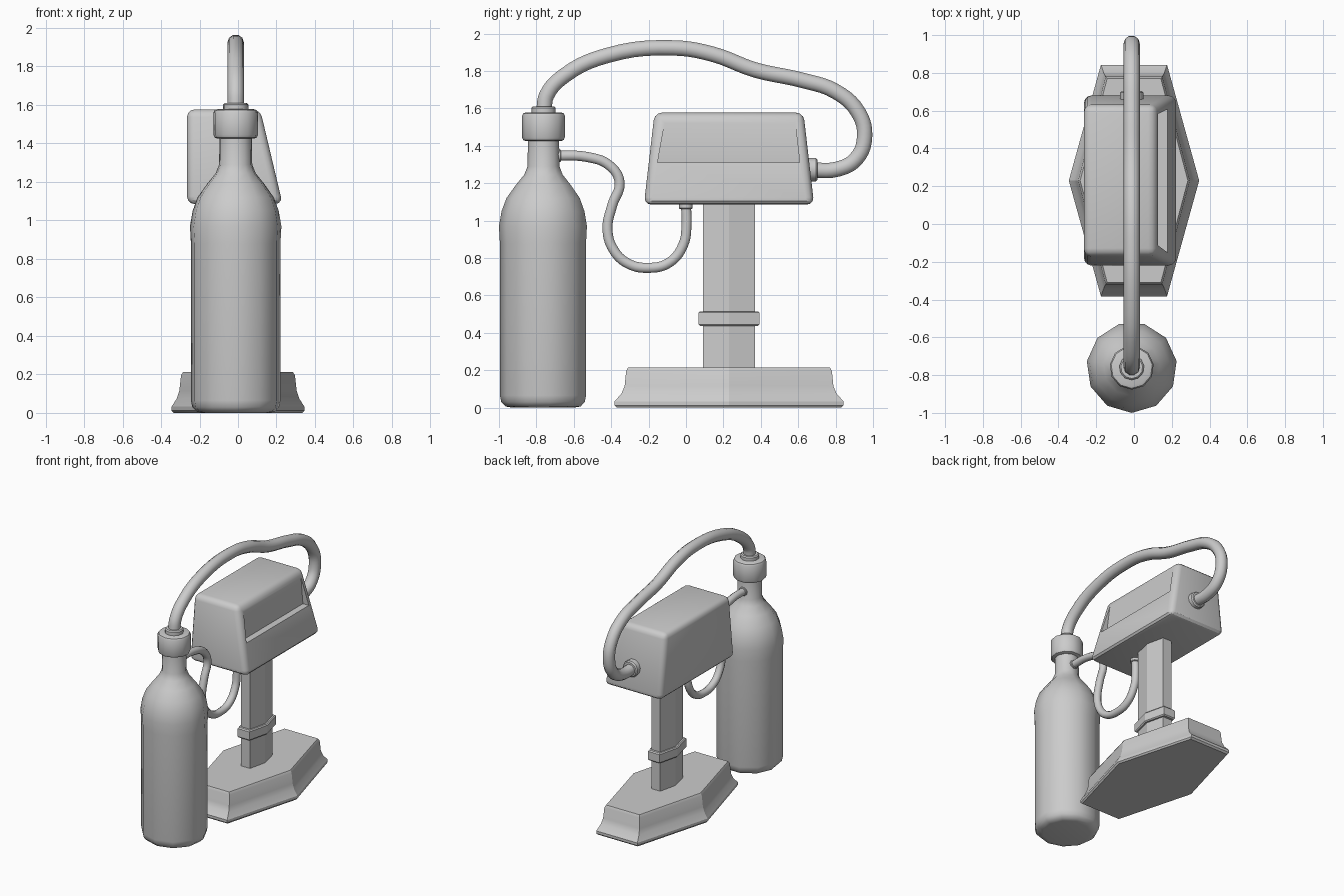
import bpy, bmesh
from math import sin, cos, pi, radians

if "Cube" in bpy.data.objects:
    bpy.data.objects.remove(bpy.data.objects["Cube"])

HX = -0.012  # hose and bottle plane


def finish(bm, name, angle=40, bevel=0, cutter=None):
    bmesh.ops.recalc_face_normals(bm, faces=bm.faces)
    me = bpy.data.meshes.new(name)
    bm.to_mesh(me)
    bm.free()
    ob = bpy.data.objects.new(name, me)
    bpy.context.collection.objects.link(ob)
    bpy.ops.object.select_all(action='DESELECT')
    ob.select_set(True)
    bpy.context.view_layer.objects.active = ob
    if bevel:
        m = ob.modifiers.new("bevel", 'BEVEL')
        m.width, m.segments = bevel, 3
        bpy.ops.object.modifier_apply(modifier=m.name)
    if cutter:
        m = ob.modifiers.new("cut", 'BOOLEAN')
        m.object, m.solver = cutter, 'EXACT'
        bpy.ops.object.modifier_apply(modifier=m.name)
    bpy.ops.object.shade_smooth_by_angle(angle=radians(angle))
    return ob


def loft(name, rings, angle=40, bevel=0, cutter=None):
    """Skin a closed solid through a list of equal-length point rings."""
    bm = bmesh.new()
    vs = [[bm.verts.new(p) for p in r] for r in rings]
    n = len(vs[0])
    for a, b in zip(vs, vs[1:]):
        for i in range(n):
            j = (i + 1) % n
            bm.faces.new((a[i], a[j], b[j], b[i]))
    bm.faces.new(vs[0])
    bm.faces.new(vs[-1])
    return finish(bm, name, angle, bevel, cutter)


def turned(name, profile, y, z=0, axis='Z', n=11):
    """Revolve (radius, height) pairs about a vertical or a y axis."""
    rings = []
    for r, h in profile:
        ring = []
        for i in range(n):
            a = 2 * pi * i / n - pi / 2
            u, v = r * cos(a), r * sin(a)
            ring.append((HX + u, y + v, z + h) if axis == 'Z' else (HX + u, y + h, z + v))
        rings.append(ring)
    return loft(name, rings)


def hexagon(name, levels):
    """Long hexagon: levels of (end half width, point half width, half length, z)."""
    rings = [[(e, .23 - l, z), (p, .23, z), (e, .23 + l, z),
              (-e, .23 + l, z), (-p, .23, z), (-e, .23 - l, z)] for e, p, l, z in levels]
    return loft(name, rings, 25)


def collar(name, r, h0, h1, y, z=0, axis='Z', c=.008):
    turned(name, [(r - c, h0), (r, h0 + c), (r, h1 - c), (r - c, h1)], y, z, axis)


def hose(name, pts, radius):
    cu = bpy.data.curves.new(name, 'CURVE')
    cu.dimensions = '3D'
    cu.bevel_depth, cu.bevel_resolution, cu.resolution_u = radius, 3, 5
    cu.use_fill_caps = True
    sp = cu.splines.new('BEZIER')
    sp.bezier_points.add(len(pts) - 1)
    for bp, (y, z) in zip(sp.bezier_points, pts):
        bp.co = (HX, y, z)
        bp.handle_left_type = bp.handle_right_type = 'AUTO'
    ob = bpy.data.objects.new(name, cu)
    bpy.context.collection.objects.link(ob)
    bpy.ops.object.select_all(action='DESELECT')
    ob.select_set(True)
    bpy.context.view_layer.objects.active = ob
    bpy.ops.object.convert(target='MESH')
    bpy.ops.object.shade_smooth_by_angle(angle=radians(50))


# Hexagonal foot, post and post collar
hexagon("base", [(.17, .335, .60, 0), (.175, .345, .613, .012), (.175, .345, .613, .032),
                 (.162, .318, .575, .075), (.155, .305, .558, .115),
                 (.15, .296, .55, .195), (.142, .285, .54, .213)])
hexagon("post", [(.038, .07, .138, .2), (.038, .07, .138, 1.12)])
hexagon("post_collar", [(.045, .083, .155, .437), (.05, .09, .163, .445),
                        (.05, .09, .163, .507), (.045, .083, .155, .515)])

# Instrument housing with a recessed screen on the sloping side
cut = loft("screen_cutter", [[(x, -.152, 1.31), (x, .608, 1.31), (x, .583, 1.527), (x, -.113, 1.527)]
                             for x in (.128, .4)])
cut.hide_render = True
cut.hide_set(True)
loft("housing", [[(-.265, y0, z), (x1, y0, z), (x1, y1, z), (-.265, y1, z)]
                 for x1, y0, y1, z in ((.232, -.225, .685, 1.085), (.115, -.168, .628, 1.577))],
     30, .04, cut)

# Gas bottle with cap
turned("bottle", [(.17, 0), (.205, .006), (.228, .03), (.235, .065), (.235, .88), (.24, .97),
                  (.226, 1.05), (.20, 1.12), (.15, 1.19), (.105, 1.245), (.087, 1.29),
                  (.085, 1.45)], -.76)
turned("bottle_cap", [(.095, 1.425), (.11, 1.43), (.117, 1.445), (.117, 1.56),
                      (.11, 1.573), (.095, 1.578)], -.76)

# Hose fittings
collar("cap_fitting", .066, 1.57, 1.61, -.76)
collar("housing_fitting", .063, -.04, .035, .668, 1.273, 'Y')
collar("bottle_outlet", .034, -.02, .018, -.685, 1.347, 'Y', .004)
collar("housing_outlet", .037, 1.062, 1.10, 0, 0, 'Z', .004)

# Hoses
hose("large_hose", [(-.76, 1.59), (-.745, 1.67), (-.65, 1.775), (-.42, 1.883), (-.07, 1.923),
                    (.14, 1.89), (.37, 1.805), (.62, 1.75), (.80, 1.69), (.92, 1.58),
                    (.955, 1.45), (.91, 1.33), (.81, 1.275), (.66, 1.27)], .043)
hose("small_hose", [(-.70, 1.347), (-.53, 1.34), (-.41, 1.295), (-.355, 1.205), (-.395, 1.08),
                    (-.42, .95), (-.385, .84), (-.31, .77), (-.20, .747), (-.09, .775),
                    (-.015, .87), (.003, .98), (0, 1.08)], .028)
